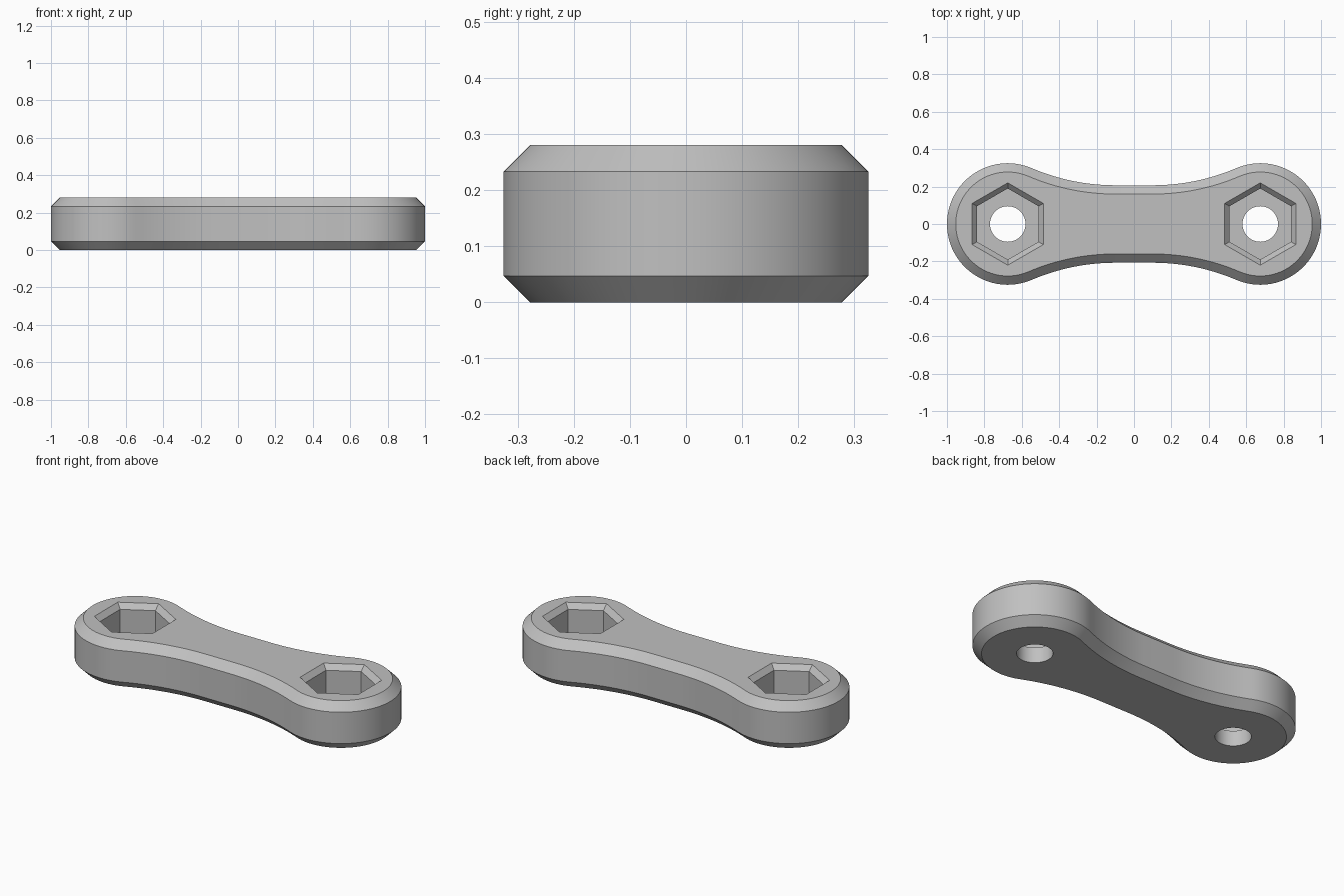
import bpy, bmesh, math

default = bpy.data.objects.get("Cube")
if default:
    bpy.data.objects.remove(default, do_unlink=True)

HEIGHT, CHAMFER = 0.28, 0.047
END_X, END_R = 0.675, 0.325        # centre and radius of the round ends
WAIST, FLAT = 0.207, 0.10          # half width and half length of the straight waist
FLOOR, HOLE_R = 0.09, 0.095        # pocket floor height and through-hole radius

grey = bpy.data.materials.new("Grey")
grey.use_nodes = True
colour = (0.53, 0.53, 0.53, 1)
grey.diffuse_color = colour
grey.node_tree.nodes["Principled BSDF"].inputs["Base Color"].default_value = colour


def loft(name, rings):
    """Join closed rings of 3D points into a capped solid."""
    bm = bmesh.new()
    loops = [[bm.verts.new(p) for p in ring] for ring in rings]
    bm.faces.new(loops[0][::-1])
    bm.faces.new(loops[-1])
    n = len(loops[0])
    for low, high in zip(loops, loops[1:]):
        for i in range(n):
            j = (i + 1) % n
            bm.faces.new((low[i], low[j], high[j], high[i]))
    bmesh.ops.recalc_face_normals(bm, faces=bm.faces)
    mesh = bpy.data.meshes.new(name)
    bm.to_mesh(mesh)
    bm.free()
    mesh.materials.append(grey)
    obj = bpy.data.objects.new(name, mesh)
    bpy.context.collection.objects.link(obj)
    return obj


def outline(inset, z):
    """Round ends blended into the waist by tangent concave arcs."""
    dx = END_X - FLAT
    blend = (dx**2 + WAIST**2 - END_R**2) / (2 * (END_R - WAIST))
    lean = math.atan2(dx, blend + WAIST)
    r, big = END_R - inset, blend + inset
    quarter = []
    steps = 24
    for i in range(steps + 1):
        a = (math.pi / 2 + lean) * i / steps
        quarter.append((END_X + r * math.cos(a), r * math.sin(a)))
    for i in range(1, 17):
        a = lean * (1 - i / 16)
        quarter.append((FLAT + big * math.sin(a), blend + WAIST - big * math.cos(a)))
    half = quarter + [(-x, y) for x, y in reversed(quarter)]
    full = half + [(-x, -y) for x, y in half[1:-1]]
    return [(x, y, z) for x, y in full]


def polygon(x, radius, z, sides):
    angles = [math.pi / 2 + math.tau * i / sides for i in range(sides)]
    return [(x + radius * math.cos(a), radius * math.sin(a), z) for a in angles]


# Chamfered body
link = loft("link_body", [outline(CHAMFER, 0), outline(0, CHAMFER),
                          outline(0, HEIGHT - CHAMFER), outline(CHAMFER, HEIGHT)])

# Hexagonal pockets with a flared mouth, and round holes through their floors
bpy.context.view_layer.objects.active = link
link.select_set(True)
for x in (-END_X, END_X):
    pocket = loft("pocket_cutter", [polygon(x, 0.19, FLOOR, 6),
                                    polygon(x, 0.19, HEIGHT - 0.03, 6),
                                    polygon(x, 0.22, HEIGHT, 6),
                                    polygon(x, 0.22, HEIGHT + 0.1, 6)])
    hole = loft("hole_cutter", [polygon(x, HOLE_R, -0.1, 48),
                                polygon(x, HOLE_R, FLOOR + 0.05, 48)])
    for cutter in (pocket, hole):
        cutter.hide_render = True
        mod = link.modifiers.new("cut", "BOOLEAN")
        mod.operation, mod.solver, mod.object = "DIFFERENCE", "EXACT", cutter
        bpy.ops.object.modifier_apply(modifier=mod.name)
        bpy.data.objects.remove(cutter, do_unlink=True)

bpy.ops.object.shade_smooth_by_angle(angle=math.radians(30))
